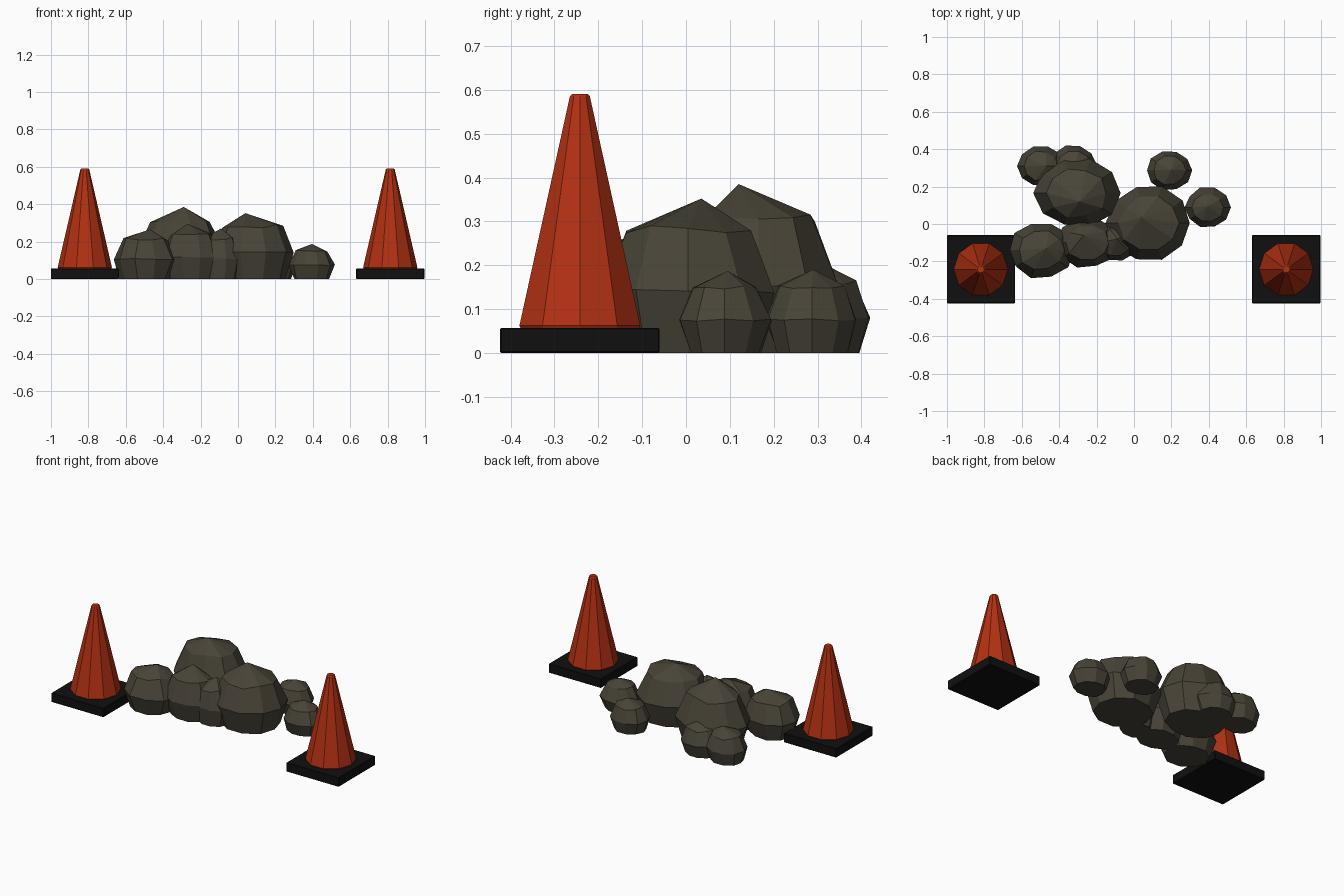
import bpy, bmesh, math, random
from mathutils import Vector

if "Cube" in bpy.data.objects:
    bpy.data.objects.remove(bpy.data.objects["Cube"])

random.seed(4)


def material(name, rgb):
    m = bpy.data.materials.new(name)
    m.diffuse_color = (*rgb, 1)
    m.use_nodes = True
    m.node_tree.nodes["Principled BSDF"].inputs["Base Color"].default_value = m.diffuse_color
    return m


ORANGE = material("cone orange", (0.45, 0.03, 0.006))
BLACK = material("rubber black", (0.005, 0.005, 0.005))
ROCK = material("rubble brown grey", (0.065, 0.057, 0.039))


def finish(name, bm, mat):
    bmesh.ops.recalc_face_normals(bm, faces=bm.faces)
    me = bpy.data.meshes.new(name)
    bm.to_mesh(me)
    bm.free()
    me.materials.append(mat)
    ob = bpy.data.objects.new(name, me)
    bpy.context.collection.objects.link(ob)
    return ob


def lathe(profile, sides, centre, jitter=0.0, apex=None, stretch=(1, 1)):
    """Stack of (radius, z) rings, capped below, closed by an apex or cap."""
    bm = bmesh.new()
    rings = []
    for r, z in profile:
        ring = []
        for i in range(sides):
            a = 2 * math.pi * i / sides
            k = r * (1 + random.uniform(-jitter, jitter))
            dz = random.uniform(-jitter, jitter) * 0.7 * z
            ring.append(bm.verts.new((centre[0] + k * stretch[0] * math.cos(a),
                                      centre[1] + k * stretch[1] * math.sin(a), z + dz)))
        rings.append(ring)
    for lo, hi in zip(rings, rings[1:]):
        for i in range(sides):
            j = (i + 1) % sides
            bm.faces.new((lo[i], lo[j], hi[j], hi[i]))
    bm.faces.new(rings[0][::-1])
    if apex:
        tip = bm.verts.new(apex)
        for i in range(sides):
            bm.faces.new((rings[-1][i], rings[-1][(i + 1) % sides], tip))
    else:
        bm.faces.new(rings[-1])
    return bm


# Traffic cones: square rubber base and ten-sided body
for side, x in (("left", -0.819), ("right", 0.814)):
    bm = bmesh.new()
    bmesh.ops.create_cube(bm, size=1)
    for v in bm.verts:
        v.co = Vector((x + v.co.x * 0.364, -0.242 + v.co.y * 0.364, 0.0285 + v.co.z * 0.057))
    base = finish(side + "_cone_base", bm, BLACK)
    bevel = base.modifiers.new("soft edge", 'BEVEL')
    bevel.width = 0.003
    bevel.segments = 1
    body = [(0.141, 0.055), (0.145, 0.062), (0.024, 0.585), (0.019, 0.59)]
    finish(side + "_cone_body", lathe(body, 10, (x, -0.242)), ORANGE)

# Rubble pile: x, y, radius x, radius y, height, peak x, peak y
rocks = {
    "rock_tall_back": (-0.305, 0.165, 0.225, 0.185, 0.385, -0.29, 0.12),
    "rock_large_right": (0.08, 0.005, 0.222, 0.207, 0.352, 0.04, 0.035),
    "rock_front_left": (-0.495, -0.14, 0.172, 0.150, 0.265, -0.47, -0.13),
    "rock_front_middle": (-0.25, -0.10, 0.165, 0.135, 0.295, -0.27, -0.06),
    "rock_front_filler": (-0.10, -0.10, 0.120, 0.100, 0.27, -0.09, -0.08),
    "rock_back_left": (-0.50, 0.31, 0.128, 0.112, 0.20, -0.47, 0.31),
    "rock_back_middle": (-0.325, 0.315, 0.125, 0.110, 0.20, -0.31, 0.32),
    "rock_loose_back": (0.19, 0.287, 0.122, 0.107, 0.19, 0.20, 0.29),
    "rock_loose_right": (0.392, 0.088, 0.122, 0.107, 0.187, 0.395, 0.095),
}
for name, (x, y, rx, ry, h, px, py) in rocks.items():
    rings = [(0.78, 0), (1.0, 0.40 * h), (0.71, 0.80 * h)]
    bm = lathe(rings, 10, (x, y), 0.05, (px, py, h), (rx, ry))
    finish(name, bm, ROCK)
